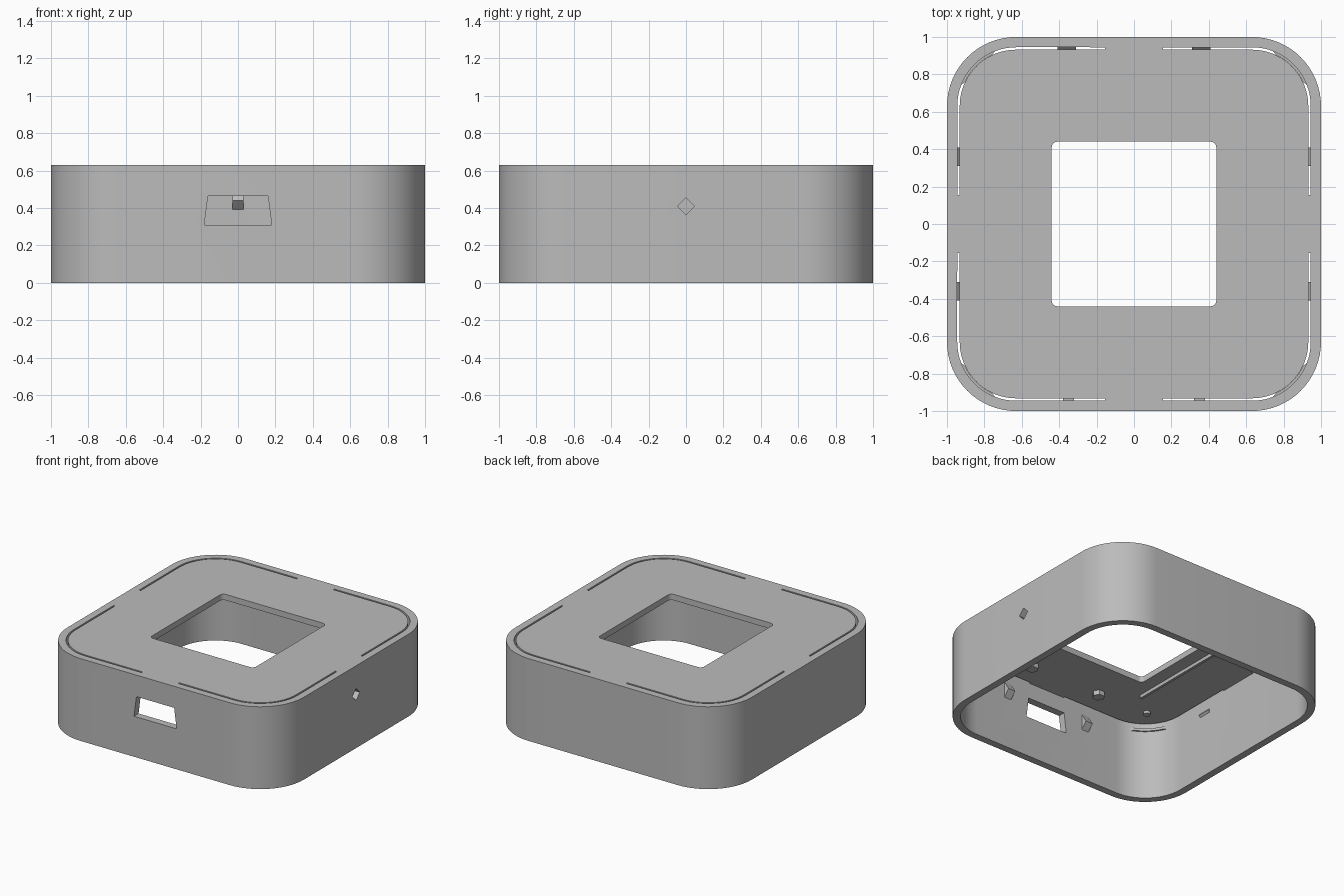
import bpy, bmesh
from math import cos, sin, pi, radians
from mathutils import Matrix, Vector

cube = bpy.data.objects.get("Cube")
if cube:
    bpy.data.objects.remove(cube, do_unlink=True)

grey = bpy.data.materials.new("matte grey")
grey.use_nodes = True
tone = (0.5, 0.5, 0.5, 1)
grey.diffuse_color = tone
grey.node_tree.nodes["Principled BSDF"].inputs["Base Color"].default_value = tone

HEIGHT, CEILING, INNER = 0.63, 0.585, 0.945
CENTRE = 0.63                       # corner arc centre on both axes


def prism(name, pts, lo, hi, matrix=None):
    """Extrude a flat outline from lo to hi along local z."""
    bm = bmesh.new()
    face = bm.faces.new([bm.verts.new((x, y, lo)) for x, y in pts])
    top = bmesh.ops.extrude_face_region(bm, geom=[face])["geom"]
    moved = [v for v in top if isinstance(v, bmesh.types.BMVert)]
    bmesh.ops.translate(bm, verts=moved, vec=(0, 0, hi - lo))
    bmesh.ops.recalc_face_normals(bm, faces=bm.faces)
    if matrix:
        bm.transform(matrix)
    mesh = bpy.data.meshes.new(name)
    bm.to_mesh(mesh)
    bm.free()
    mesh.materials.append(grey)
    obj = bpy.data.objects.new(name, mesh)
    bpy.context.collection.objects.link(obj)
    return obj


def arc(radius, start, end, steps, c=CENTRE):
    angles = [radians(start + (end - start) * i / steps) for i in range(steps + 1)]
    return [(c + radius * cos(a), c + radius * sin(a)) for a in angles]


def rounded_square(half, radius, steps=16):
    pts = []
    for k in range(4):
        turn = Matrix.Rotation(k * pi / 2, 2)
        pts += [tuple(turn @ Vector(p)) for p in arc(radius, 0, 90, steps, half - radius)]
    return pts


def cut(target, cutter):
    mod = target.modifiers.new("cut", "BOOLEAN")
    mod.operation, mod.solver, mod.object = "DIFFERENCE", "EXACT", cutter
    bpy.context.view_layer.objects.active = target
    bpy.ops.object.modifier_apply(modifier=mod.name)
    bpy.data.objects.remove(cutter, do_unlink=True)


def spin(k):
    return Matrix.Rotation(k * pi / 2, 4, "Z")


# local x, y, z become world x, z, -y / y, z, x
FACE_FRONT = Matrix.Rotation(pi / 2, 4, "X")
FACE_SIDE = spin(1) @ FACE_FRONT

# Rounded shell, open below, with a square window in its top
shell = prism("housing_shell", rounded_square(1, 1 - CENTRE), 0, HEIGHT)
cut(shell, prism("cavity", rounded_square(INNER, INNER - CENTRE), -0.1, CEILING))
cut(shell, prism("window", rounded_square(0.44, 0.03, 6), 0.4, 0.8))

# Narrow slots round the top corners
gap, end = 0.013, 0.155
slot = ([(INNER, end)] + arc(INNER - CENTRE, 0, 90, 16) + [(end, INNER), (end, INNER - gap)]
        + arc(INNER - gap - CENTRE, 90, 0, 16) + [(INNER - gap, end)])
for k in range(4):
    cut(shell, prism("slot", slot, 0.5, 0.8, spin(k)))

# Front connector opening and diamond hole in the left wall
port = [(-0.18, 0.31), (0.18, 0.31), (0.16, 0.465), (-0.16, 0.465)]
cut(shell, prism("port", port, 0.8, 1.2, FACE_FRONT))
diamond = [(0.045, 0.41), (0, 0.455), (-0.045, 0.41), (0, 0.365)]
cut(shell, prism("diamond", diamond, 0.8, 1.2, FACE_SIDE))

# Wedge clips: two on the front wall, one on the back wall
wedge = [(INNER + 0.01, 0.53), (INNER + 0.01, 0.38), (INNER - 0.045, 0.44)]
for name, x, k in (("front_clip_left", 0.35, 3), ("front_clip_right", -0.35, 3), ("back_clip", 0, 1)):
    shift = Matrix.Translation((x, 0, 0)) @ spin(k) @ FACE_FRONT
    prism(name, wedge, -0.03, 0.03, shift)

# Low snap ridges on the side and back walls
ridge = [(INNER + 0.01, 0.52), (INNER + 0.01, 0.47), (INNER - 0.014, 0.495)]
for k, wall in ((0, "left"), (1, "back"), (2, "right")):
    for along in (-0.36, 0.36):
        place = spin(k) @ Matrix.Translation((0, along, 0)) @ FACE_FRONT
        prism(wall + "_snap_ridge", ridge, -0.05, 0.05, place)

# Curved snap ridges inside the four corners
band = arc(INNER + 0.005 - CENTRE, 20, 70, 10) + arc(INNER - 0.012 - CENTRE, 65, 25, 10)
for k in range(4):
    prism("corner_snap_ridge", band, 0.53, 0.55, spin(k))

# Pegs and ribs under the top plate
hexagon = [(0.045 * cos(i * pi / 3), 0.045 * sin(i * pi / 3)) for i in range(6)]
round_end = [(0.025 * cos(i * pi / 8), 0.025 * sin(i * pi / 8)) for i in range(16)]
for x in (-0.3, 0.3):
    prism("plate_peg", hexagon, 0.55, 0.6, Matrix.Translation((x, -0.74, 0)))
for x in (-0.73, 0.73):
    for y in (-0.73, 0.73):
        prism("corner_peg", round_end, 0.565, 0.6, Matrix.Translation((x, y, 0)))
    side = 0.55 if x > 0 else -0.55
    prism("plate_rib", [(side - 0.01, -0.58), (side + 0.01, -0.58),
                        (side + 0.01, 0.58), (side - 0.01, 0.58)], 0.56, 0.6)

# Smooth the rounded corners, keep the edges crisp
bpy.ops.object.select_all(action="DESELECT")
shell.select_set(True)
bpy.context.view_layer.objects.active = shell
bpy.ops.object.shade_smooth_by_angle(angle=radians(30))
